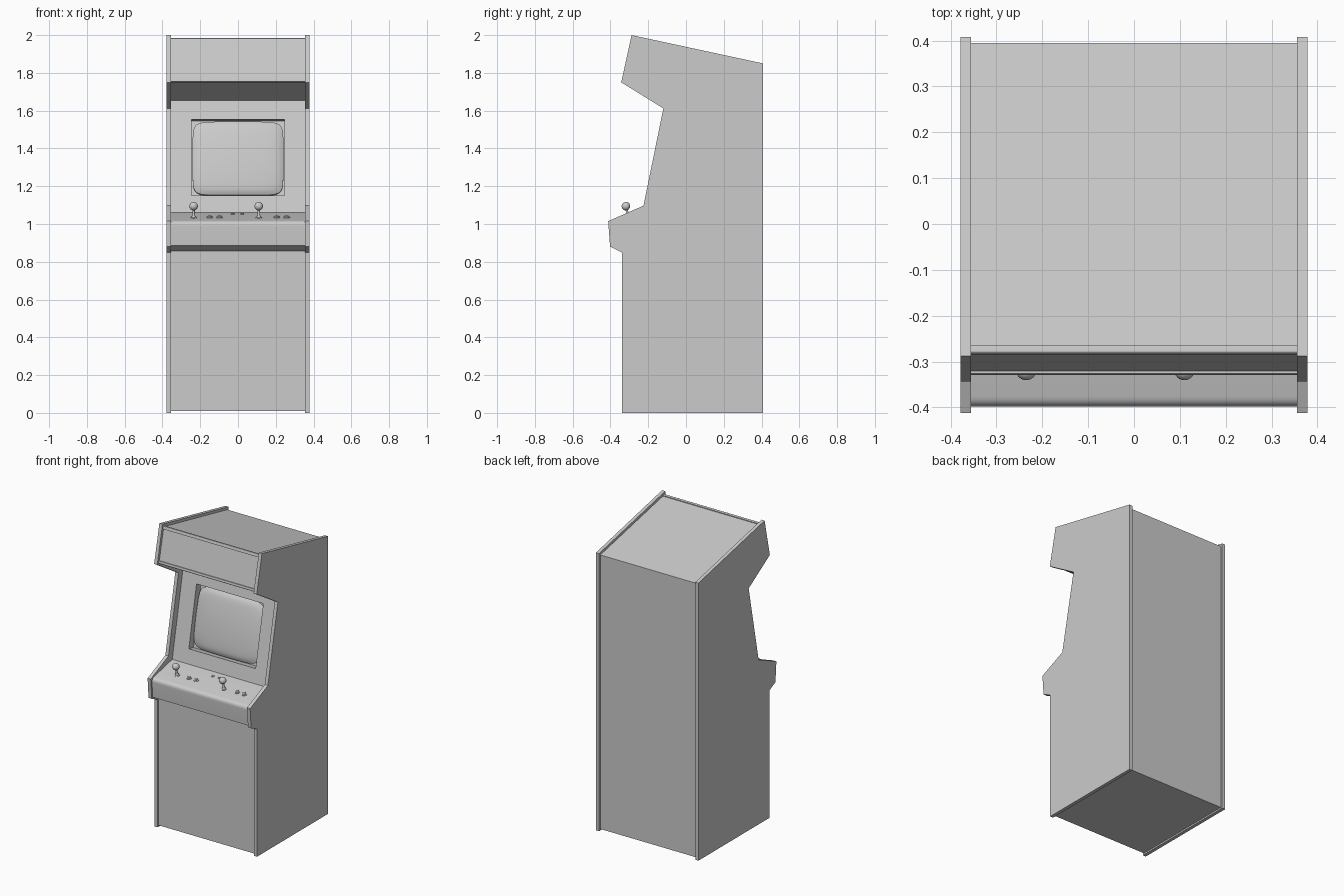
import bpy, bmesh, math
from mathutils import Matrix, Vector

if "Cube" in bpy.data.objects:
    bpy.data.objects.remove(bpy.data.objects["Cube"])


def finish(name, bm, angle=35):
    bmesh.ops.recalc_face_normals(bm, faces=bm.faces)
    me = bpy.data.meshes.new(name)
    bm.to_mesh(me)
    bm.free()
    ob = bpy.data.objects.new(name, me)
    bpy.context.collection.objects.link(ob)
    smooth(ob, angle)
    return ob


def smooth(ob, angle=35):
    bpy.ops.object.select_all(action='DESELECT')
    ob.select_set(True)
    bpy.context.view_layer.objects.active = ob
    bpy.ops.object.shade_smooth_by_angle(angle=math.radians(angle))


def extrude_profile(name, pts, x0, x1):
    """Extrude a (y, z) outline from x0 to x1."""
    bm = bmesh.new()
    f = bm.faces.new([bm.verts.new((x0, y, z)) for y, z in pts])
    new = bmesh.ops.extrude_face_region(bm, geom=[f])["geom"]
    bmesh.ops.translate(bm, vec=(x1 - x0, 0, 0),
                        verts=[v for v in new if isinstance(v, bmesh.types.BMVert)])
    return finish(name, bm)


def rounded(prev, corner, nxt, r, n=6):
    """Points that round a profile corner."""
    p, c, q = Vector(prev), Vector(corner), Vector(nxt)
    a, b = c + (p - c).normalized() * r, c + (q - c).normalized() * r
    return [tuple((1 - t) ** 2 * a + 2 * t * (1 - t) * c + t * t * b)
            for t in (i / n for i in range(n + 1))]


def plane_matrix(origin, slope):
    """Frame with x across, y up the sloping panel and z out of it."""
    u = Vector((0, *slope)).normalized()
    x = Vector((1, 0, 0))
    m = Matrix((x, u, x.cross(u))).transposed().to_4x4()
    m.translation = origin
    return m


def lathe(name, profile, mat, seg=24):
    """Spin an (r, h) profile around the z axis of mat."""
    bm = bmesh.new()
    vs = [bm.verts.new((r, 0, h)) for r, h in profile]
    es = [bm.edges.new(e) for e in zip(vs, vs[1:])]
    bmesh.ops.spin(bm, geom=vs + es, cent=(0, 0, 0), axis=(0, 0, 1),
                   angle=2 * math.pi, steps=seg)
    bmesh.ops.remove_doubles(bm, verts=bm.verts, dist=1e-5)
    bm.transform(mat)
    return finish(name, bm)


# Side panels
side = [(-0.34, 0), (0.408, 0), (0.408, 1.85), (-0.288, 2.0), (-0.343, 1.75),
        (-0.12, 1.612), (-0.225, 1.097), (-0.412, 1.015), (-0.402, 0.88), (-0.34, 0.85)]
for s, label in ((-1, "left"), (1, "right")):
    extrude_profile(label + "_side_panel", side, s * 0.355, s * 0.378)

# Cabinet body, inset between the sides, with a rounded control panel lip
body_pts = [(-0.33, 0.01), (0.395, 0.01), (0.395, 1.836), (-0.274, 1.978),
            (-0.324, 1.757), (-0.065, 1.655), (-0.185, 1.06)]
body_pts += rounded((-0.185, 1.06), (-0.4, 1.013), (-0.391, 0.886), 0.025)
body_pts += [(-0.391, 0.886), (-0.33, 0.856)]
body = extrude_profile("cabinet_body", body_pts, -0.355, 0.355)

# Screen opening cut into the sloping panel
screen = plane_matrix((0, -0.126, 1.353), (0.12, 0.595))
bm = bmesh.new()
bmesh.ops.create_cube(bm, size=1, matrix=screen @ Matrix.Diagonal((0.492, 0.41, 0.1, 1)))
cutter = finish("screen_cutter", bm)
cutter.hide_render = True
mod = body.modifiers.new("opening", 'BOOLEAN')
mod.object = cutter
mod.operation = 'DIFFERENCE'
mod.solver = 'EXACT'
bpy.context.view_layer.objects.active = body
bpy.ops.object.modifier_apply(modifier=mod.name)
bpy.data.objects.remove(cutter)
smooth(body)

# Bulging picture tube with rounded corners
bm = bmesh.new()
SEG, RINGS = 96, 14
rings = []
for k in range(1, RINGS + 2):
    r = min(k, RINGS) / RINGS
    ring = []
    for i in range(SEG):
        t = 2 * math.pi * i / SEG
        c, s = math.cos(t), math.sin(t)
        e = 2 / (2 + 6 * r)
        x = r * math.copysign(abs(c) ** e, c)
        y = r * math.copysign(abs(s) ** e, s)
        h = -0.026 + 0.026 * (1 - 0.5 * (x * x + y * y)) - 0.012 * r ** 14
        if k > RINGS:
            h = -0.052
        ring.append(bm.verts.new((0.24 * x, 0.198 * y, h)))
    rings.append(ring)
mid = bm.verts.new((0, 0, 0))
for i in range(SEG):
    j = (i + 1) % SEG
    bm.faces.new((mid, rings[0][i], rings[0][j]))
    for a, b in zip(rings, rings[1:]):
        bm.faces.new((a[i], b[i], b[j], a[j]))
bm.transform(screen)
finish("picture_tube", bm, 50)

# Angle trims that hold the marquee sheet
top_trim = [(-0.264, 1.972), (-0.264, 1.981)]
top_trim += rounded((-0.264, 1.981), (-0.281, 1.985), (-0.285, 1.966), 0.006, 4)
top_trim += [(-0.2845, 1.966), (-0.276, 1.966)]
extrude_profile("marquee_top_trim", top_trim, -0.355, 0.355)
low_trim = [(-0.318, 1.77), (-0.3265, 1.77)]
low_trim += rounded((-0.3265, 1.77), (-0.33, 1.754), (-0.31, 1.746), 0.005, 4)
low_trim += [(-0.31, 1.747), (-0.31, 1.757)]
extrude_profile("marquee_bottom_trim", low_trim, -0.355, 0.355)


def deck(x, y):
    """Frame standing on the control panel."""
    z = 1.06 + (y + 0.185) * 0.047 / 0.215
    return plane_matrix((x, y, z), (0.215, 0.047))


# Joysticks: dust washer, shaft and ball in one turned profile
stick = [(0, 0), (0.017, 0), (0.017, 0.002), (0.012, 0.004), (0.007, 0.012), (0.006, 0.042)]
stick += [(0.0225 * math.sin(a), 0.062 - 0.0225 * math.cos(a))
          for a in (0.3 + (math.pi - 0.3) * i / 12 for i in range(12))] + [(0, 0.0845)]
for n, x in enumerate((-0.235, 0.11)):
    lathe(f"joystick_{n + 1}", stick, deck(x, -0.305))

# Play buttons and small start buttons
button = [(0, -0.002), (0.017, -0.002), (0.017, 0.003), (0.014, 0.005), (0.011, 0.005),
          (0.011, 0.008), (0.009, 0.0095), (0, 0.0095)]
for n, x in enumerate((-0.15, -0.098, 0.205, 0.257)):
    lathe(f"play_button_{n + 1}", button, deck(x, -0.3))
for n, x in enumerate((-0.028, 0.023)):
    lathe(f"start_button_{n + 1}", [(r * 0.55, h * 0.7) for r, h in button], deck(x, -0.225))
